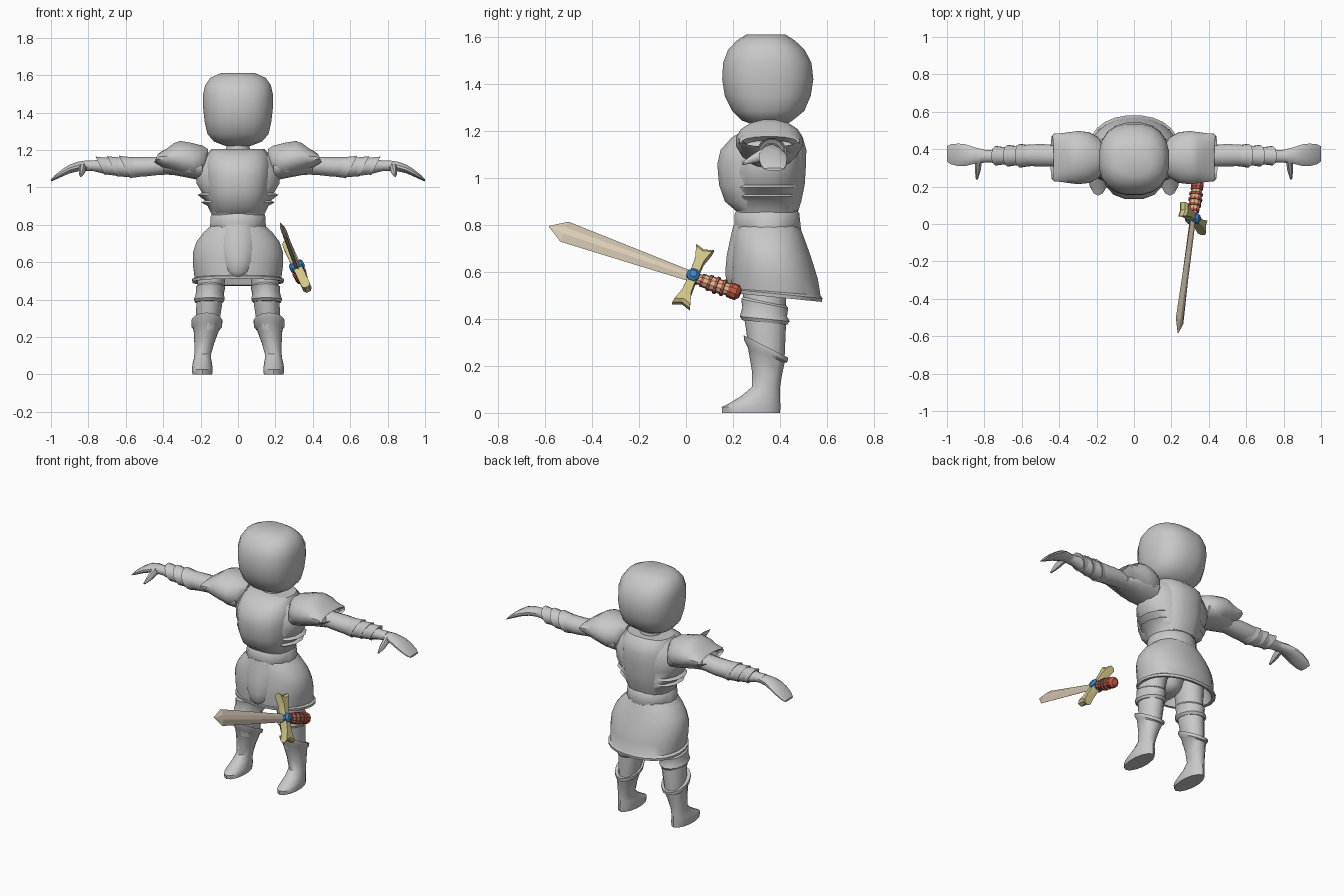
import bpy, bmesh, math
from mathutils import Matrix, Vector


def mat(name, rgb):
    m = bpy.data.materials.new(name)
    m.diffuse_color = (*rgb, 1)
    return m


GREY = mat("body grey", (0.58, 0.58, 0.58))
STEEL = mat("blade cream", (0.70, 0.60, 0.47))
GOLD = mat("guard yellow", (0.64, 0.57, 0.25))
RED = mat("grip red", (0.60, 0.10, 0.06))
TAN = mat("grip tan", (0.68, 0.50, 0.30))
BLUE = mat("gem blue", (0.05, 0.24, 0.58))


def finish(name, bm, mats, mirror=False, matrix=None, angle=40):
    bmesh.ops.recalc_face_normals(bm, faces=bm.faces)
    if matrix:
        bm.transform(matrix)
    me = bpy.data.meshes.new(name)
    bm.to_mesh(me)
    bm.free()
    ob = bpy.data.objects.new(name, me)
    bpy.context.collection.objects.link(ob)
    for m in mats:
        me.materials.append(m)
    bpy.ops.object.select_all(action='DESELECT')
    ob.select_set(True)
    bpy.context.view_layer.objects.active = ob
    bpy.ops.object.shade_smooth_by_angle(angle=math.radians(angle))
    if mirror:
        ob.modifiers.new("mirror", 'MIRROR')
    return ob


def skin(bm, rings):
    # join rings of points and cap both ends; face material = band parity when wanted
    vs = [[bm.verts.new(p) for p in r] for r in rings]
    n = len(rings[0])
    bands = []
    for a, b in zip(vs, vs[1:]):
        bands.append([bm.faces.new((a[i], a[(i + 1) % n], b[(i + 1) % n], b[i])) for i in range(n)])
    bm.faces.new(vs[0])
    bm.faces.new(vs[-1])
    return bands


def loft(name, rings, axis='z', n=16, p=2.0, mats=(GREY,), mirror=False, matrix=None, angle=40, stripe=None):
    # ring: (position, centre a, radius a, centre b, radius b, optional slope along b)
    bm = bmesh.new()
    pts = []
    for r in rings:
        t, ca, ra, cb, rb = r[:5]
        k = r[5] if len(r) > 5 else 0
        ring = []
        for i in range(n):
            w = 2 * math.pi * (i + 0.5) / n
            c, s = math.cos(w), math.sin(w)
            c = math.copysign(abs(c) ** (2 / p), c)
            s = math.copysign(abs(s) ** (2 / p), s)
            a, b, h = ca + ra * c, cb + rb * s, t + k * rb * s
            ring.append((a, b, h) if axis == 'z' else (h, a, b))
        pts.append(ring)
    bands = skin(bm, pts)
    if stripe:
        for j, band in enumerate(bands):
            for f in band:
                f.material_index = stripe(j)
    return finish(name, bm, mats, mirror, matrix, angle)


# head and neck
loft("head", [
    (1.222, 0, .07, .36, .06), (1.245, 0, .13, .345, .11), (1.285, 0, .165, .35, .155),
    (1.35, 0, .18, .348, .185), (1.42, 0, .188, .348, .196), (1.49, 0, .19, .346, .19),
    (1.545, 0, .178, .342, .165), (1.585, 0, .15, .34, .125), (1.61, 0, .095, .34, .085)], p=2.4, n=20)
loft("neck", [(1.15, 0, .07, .36, .07), (1.25, 0, .06, .36, .06)])

# torso with stepped side strips
loft("torso", [
    (.85, 0, .14, .345, .13), (.90, 0, .165, .345, .14), (.92, 0, .20, .345, .145),
    (.93, 0, .18, .345, .145), (.96, 0, .22, .345, .15), (.97, 0, .195, .345, .15),
    (1.02, 0, .225, .345, .155), (1.09, 0, .23, .35, .15), (1.16, 0, .19, .355, .13),
    (1.205, 0, .14, .36, .09)], p=2.3)

# breast and back plate
loft("breastplate", [
    (.86, 0, .135, .345, .135), (.90, 0, .15, .328, .165), (.97, 0, .168, .323, .185),
    (1.06, 0, .175, .322, .192), (1.12, 0, .175, .33, .185), (1.17, 0, .165, .345, .155),
    (1.205, 0, .145, .355, .11)], p=2.5)

# belt
loft("belt", [(.775, 0, .145, .347, .14), (.785, 0, .153, .347, .145),
              (.85, 0, .148, .345, .14), (.86, 0, .138, .345, .132)])

# skirt, open below
loft("skirt", [
    (.80, 0, .14, .347, .136), (.76, 0, .185, .35, .148), (.71, 0, .223, .357, .16),
    (.65, 0, .243, .365, .175, -.04), (.58, 0, .242, .375, .188, -.06),
    (.515, 0, .233, .382, .192, -.08), (.507, 0, .247, .384, .198, -.1),
    (.492, 0, .245, .384, .196, -.1), (.495, 0, .225, .38, .178, -.1),
    (.60, 0, .20, .37, .15)], p=2.2, n=24)

# rounded front panel
loft("front_panel", [
    (.80, 0, .105, .29, .09), (.74, 0, .12, .29, .104), (.67, 0, .122, .29, .119),
    (.60, 0, .108, .285, .12), (.55, 0, .085, .28, .11), (.525, 0, .06, .275, .09),
    (.515, 0, .03, .26, .06)])

# legs, knee guards and boots
loft("leg", [(.62, .13, .085, .34, .10), (.50, .143, .075, .335, .092), (.42, .15, .072, .335, .09),
             (.36, .155, .07, .34, .085), (.24, .165, .06, .345, .075)], mirror=True, n=14)
loft("knee_guard", [(.475, .145, .072, .335, .092, -.2), (.465, .147, .08, .335, .1, -.2),
                    (.43, .151, .076, .335, .095, -.2), (.40, .153, .084, .335, .106, -.1),
                    (.385, .155, .075, .335, .095, -.1)], mirror=True, n=14)
loft("boot", [
    (.275, .166, .07, .34, .078, -.5), (.283, .166, .084, .34, .095, -.5),
    (.262, .167, .083, .34, .092, -.5), (.245, .169, .07, .342, .078, -.4),
    (.17, .18, .055, .345, .064, -.1), (.11, .188, .046, .34, .06),
    (.08, .19, .048, .318, .083, .1), (.052, .191, .054, .29, .11, .12),
    (.025, .191, .057, .277, .125), (0, .191, .054, .277, .123)], mirror=True, n=14)

# arms and hands, lofted along x
loft("arm", [(.18, .36, .06, 1.13, .06), (.42, .365, .06, 1.115, .05), (.50, .368, .062, 1.11, .054),
             (.60, .366, .058, 1.108, .055), (.70, .364, .048, 1.112, .045),
             (.77, .362, .034, 1.115, .03), (.82, .362, .036, 1.116, .028)], axis='x', mirror=True, n=12)
loft("hand", [(.79, .362, .034, 1.116, .026), (.85, .366, .045, 1.113, .027), (.90, .368, .06, 1.098, .024),
              (.94, .37, .062, 1.077, .02), (.98, .373, .055, 1.052, .013),
              (1.0, .375, .042, 1.037, .006)], axis='x', mirror=True, n=12)

# thumb
th = Vector((.835, .24, 1.06)) - Vector((.825, .345, 1.108))
loft("thumb", [(0, 0, .028, 0, .02), (.06, 0, .02, 0, .017), (th.length, 0, .006, 0, .006)], n=8, mirror=True,
     matrix=Matrix.Translation((.83, .345, 1.108)) @ th.to_track_quat('Z', 'X').to_matrix().to_4x4())

# three overlapping slanted bracer plates
for i in range(3):
    x, r = .575 + .065 * i, 1 - .09 * i
    z = 1.109 + .003 * i
    loft("bracer_plate", [(x - .04, .365, .055 * r, z, .053 * r, .4), (x + .02, .365, .062 * r, z, .06 * r, .5),
                          (x + .032, .365, .065 * r, z, .063 * r, .5), (x + .028, .364, .05 * r, z, .047 * r, .5)],
         axis='x', mirror=True, n=12)

# shoulder domes with flared outer lip
loft("shoulder_dome", [
    (.16, .355, .06, 1.145, .06), (.19, .355, .11, 1.14, .085), (.24, .355, .138, 1.143, .097, .1),
    (.30, .355, .145, 1.155, .095, .1), (.35, .355, .138, 1.16, .078, -.1), (.39, .355, .132, 1.155, .055, -.2),
    (.425, .355, .13, 1.157, .033, -.4), (.438, .355, .118, 1.155, .022, -.4),
    (.41, .355, .10, 1.14, .02, -.4)], axis='x', mirror=True, n=16)
loft("shoulder_underplate", [
    (.19, .355, .11, 1.11, .075), (.26, .355, .125, 1.115, .065), (.34, .36, .10, 1.12, .055),
    (.40, .36, .075, 1.12, .05)], axis='x', mirror=True, n=14)

# sword frame: local z along blade, local x along guard
d = Vector((-.08, -.615, .217)).normalized()
g = Vector((-.125, .07, .27))
g = (g - d * g.dot(d)).normalized()
nrm = d.cross(g)
SW = Matrix.Translation((.315, .03, .578)) @ Matrix((g, nrm, d)).transposed().to_4x4()

# blade with a flat centre rib
bm = bmesh.new()
skin(bm, [[(w, 0, z), (w * .3, t, z), (-w * .3, t, z), (-w, 0, z), (-w * .3, -t, z), (w * .3, -t, z)]
          for z, w, t in ((0, .024, .014), (.585, .05, .013), (.655, .002, .002))])
finish("sword_blade", bm, [STEEL], matrix=SW, angle=10)

# guard with forked ends
half = [(.022, .02), (.085, .022), (.146, .04), (.132, 0), (.146, -.04), (.085, -.022), (.022, -.02)]
outline = half + [(-x, -z) for x, z in half]
bm = bmesh.new()
skin(bm, [[(x * s, y, z * s) for x, z in outline] for y, s in ((-.024, .9), (-.012, 1), (.012, 1), (.024, .9))])
finish("sword_guard", bm, [GOLD], matrix=SW, angle=20)

# gem through the guard
turn = Matrix.Rotation(math.pi / 2, 4, 'X')
loft("guard_gem", [(-.04, 0, .016, 0, .016), (-.028, 0, .029, 0, .029), (.028, 0, .029, 0, .029),
                   (.04, 0, .016, 0, .016)], n=8, mats=(BLUE,), matrix=SW @ turn, angle=20)

# grip with alternating bands
rings = []
for i in range(5):
    z, r = -.02 - i * .031, (.023, .029, .032, .031, .027)[i]
    rings += [(z, 0, r, 0, r), (z - .018, 0, r, 0, r), (z - .0185, 0, r + .006, 0, r + .006),
              (z - .0305, 0, r + .006, 0, r + .006)]
loft("sword_grip", rings, n=10, mats=(TAN, RED), matrix=SW, angle=25, stripe=lambda j: 0 if j % 4 == 0 else 1)

# pommel
loft("sword_pommel", [(-.165, 0, .02, 0, .02), (-.175, 0, .034, 0, .034), (-.2, 0, .034, 0, .034),
                      (-.214, 0, .02, 0, .02)], n=10, mats=(RED,), matrix=SW, angle=25)
